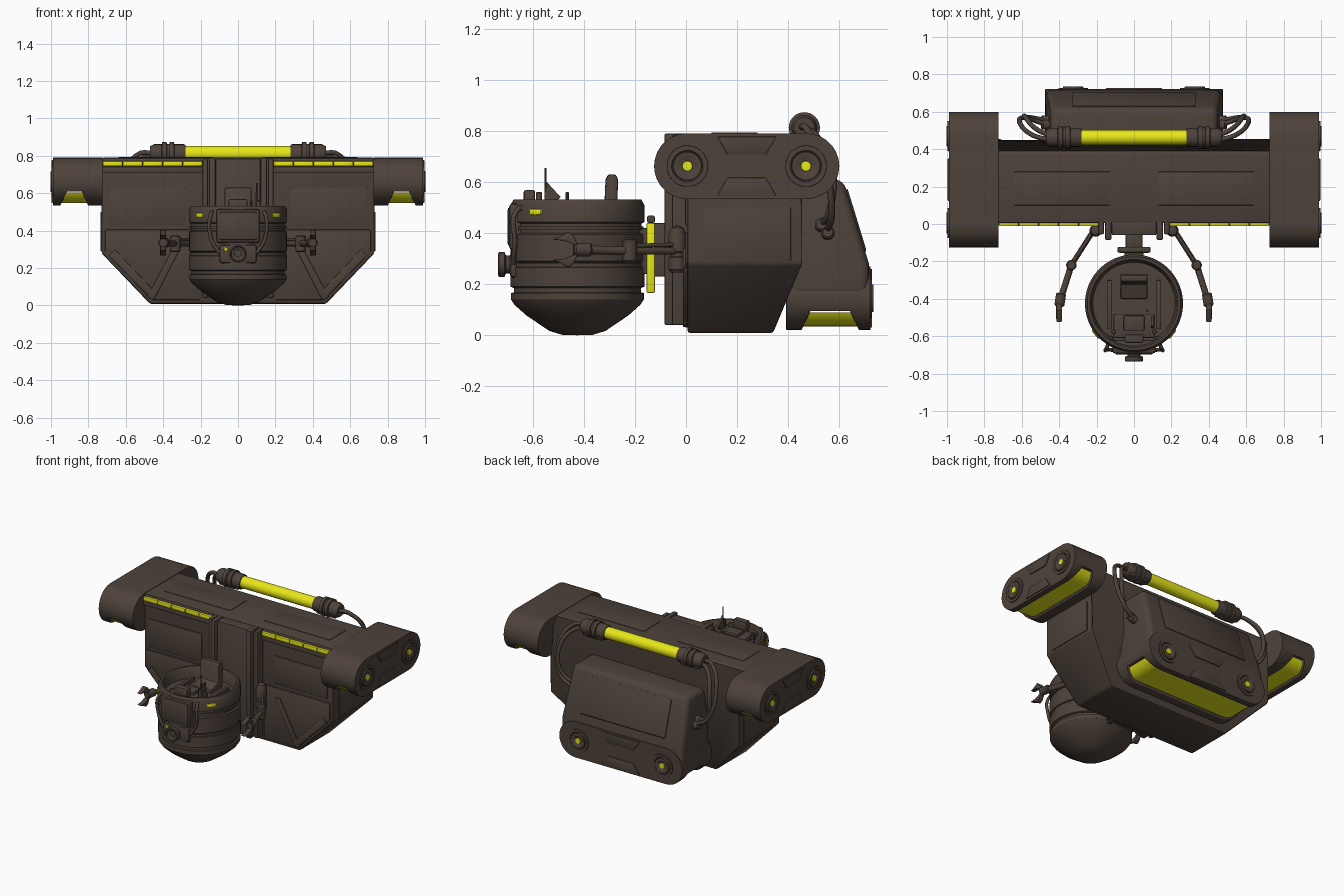
import bpy, bmesh, math
from mathutils import Vector, Matrix

if "Cube" in bpy.data.objects:
    bpy.data.objects.remove(bpy.data.objects["Cube"])

def material(name, col):
    m = bpy.data.materials.new(name)
    m.diffuse_color = (*col, 1)
    m.use_nodes = True
    m.node_tree.nodes["Principled BSDF"].inputs["Base Color"].default_value = m.diffuse_color
    return m

DARK = material("dark_brown", (0.075, 0.055, 0.043))
GLOW = material("yellow", (0.80, 0.80, 0.01))

def finish(name, bm, mat=DARK, bevel=0, seg=2):
    bmesh.ops.recalc_face_normals(bm, faces=bm.faces)
    me = bpy.data.meshes.new(name)
    bm.to_mesh(me); bm.free()
    o = bpy.data.objects.new(name, me)
    bpy.context.collection.objects.link(o)
    me.materials.append(mat)
    return polish(o, bevel, seg)

def activate(o):
    bpy.ops.object.select_all(action='DESELECT')
    o.select_set(True)
    bpy.context.view_layer.objects.active = o

def polish(o, bevel, seg=2):
    activate(o)
    if bevel:
        b = o.modifiers.new("bevel", 'BEVEL')
        b.width, b.segments, b.limit_method, b.angle_limit = bevel, seg, 'ANGLE', math.radians(30)
        bpy.ops.object.modifier_apply(modifier="bevel")
    bpy.ops.object.shade_smooth_by_angle(angle=math.radians(30))
    return o

def prism(name, pts, axis, a, b, mat=DARK, bevel=0, seg=2, move=None):
    """Extrude a 2D outline from a to b along an axis."""
    put = {'x': lambda p, t: (t, p[0], p[1]), 'y': lambda p, t: (p[0], t, p[1]),
           'z': lambda p, t: (p[0], p[1], t)}[axis]
    bm = bmesh.new()
    r0 = [bm.verts.new(put(p, a)) for p in pts]
    r1 = [bm.verts.new(put(p, b)) for p in pts]
    bm.faces.new(r0); bm.faces.new(r1)
    for i in range(len(pts)):
        j = (i + 1) % len(pts)
        bm.faces.new((r0[i], r0[j], r1[j], r1[i]))
    if move:
        for v in bm.verts: move(v)
    return finish(name, bm, mat, bevel, seg)

def box(name, x0, x1, y0, y1, z0, z1, mat=DARK, bevel=0.008):
    x0, x1 = min(x0, x1), max(x0, x1)
    return prism(name, [(x0, z0), (x1, z0), (x1, z1), (x0, z1)], 'y', y0, y1, mat, bevel)

def lathe(name, prof, loc=(0, 0, 0), direction=(0, 0, 1), mat=DARK, n=40):
    """Revolve (radius, height) points round a direction."""
    bm = bmesh.new()
    vs = [bm.verts.new((r, 0, h)) for r, h in prof]
    es = [bm.edges.new(p) for p in zip(vs, vs[1:])]
    bmesh.ops.spin(bm, geom=vs + es, cent=(0, 0, 0), axis=(0, 0, 1), angle=2 * math.pi, steps=n)
    bmesh.ops.remove_doubles(bm, verts=bm.verts, dist=1e-5)
    q = Vector((0, 0, 1)).rotation_difference(Vector(direction)).to_matrix().to_4x4()
    bm.transform(Matrix.Translation(loc) @ q)
    return finish(name, bm, mat)

def rod(name, p, q, r, mat=DARK, n=20):
    d = Vector(q) - Vector(p); L = d.length; c = min(r * .25, L * .2)
    return lathe(name, [(0, 0), (r - c, 0), (r, c), (r, L - c), (r - c, L), (0, L)], p, d, mat, n)

def cable(name, pts, r):
    cu = bpy.data.curves.new(name, 'CURVE')
    cu.dimensions, cu.bevel_depth, cu.bevel_resolution, cu.use_fill_caps = '3D', r, 3, True
    s = cu.splines.new('BEZIER'); s.bezier_points.add(len(pts) - 1)
    for b, p in zip(s.bezier_points, pts):
        b.co, b.handle_left_type, b.handle_right_type = p, 'AUTO', 'AUTO'
    o = bpy.data.objects.new(name, cu)
    bpy.context.collection.objects.link(o)
    cu.materials.append(DARK)

def stadium(L, H, n=14):
    r, h = H / 2, L / 2 - H / 2
    return [(s * h + r * math.cos(a), r * math.sin(a)) for s, off in ((1, -90), (-1, 90))
            for a in [math.radians(off + 180 * i / n) for i in range(n + 1)]]

def thruster_pod(name, loc, turn, L, H, D, g0, g1, disc):
    """Stadium pod with a lit groove underneath; its outer face looks along local +x."""
    parts = []
    pod = prism(name, stadium(L, H), 'x', -D, 0)
    zt = -H / 2 + .075
    cutter = prism(name + "_cutter", [(-g0, -H), (-g0, -H / 2), (-g0 - .035, zt), (-g1 + .035, zt),
                                      (-g1, -H / 2), (-g1, -H)], 'y', -L, L)
    m = pod.modifiers.new("groove", 'BOOLEAN'); m.object, m.solver = cutter, 'EXACT'
    activate(pod); bpy.ops.object.modifier_apply(modifier="groove")
    bpy.data.objects.remove(cutter)
    parts.append(polish(pod, .010))
    # yellow lamp follows the stadium outline, slightly recessed
    lamp = [p for p in stadium(L - .03, H - .03, 24) if p[1] < zt + .004]
    lamp.sort(key=lambda p: p[0])
    parts.append(prism(name + "_lamp", lamp, 'x', -g1 + .002, -g0 - .002, GLOW))
    for s in (-1, 1):
        c = (0, s * disc, 0); k = H / .257
        parts.append(lathe(name + "_ring", [(.082 * k, -.01), (.080 * k, .006), (.062 * k, .006), (.057 * k, .001),
                     (.055 * k, .012), (.038 * k, .012), (.022 * k, .003), (0, .003)], c, (1, 0, 0)))
        parts.append(lathe(name + "_ring_light", [(.021 * k, 0), (.019 * k, .009), (0, .010)], c, (1, 0, 0), GLOW, 24))
        w = L / .725
        parts.append(prism(name + "_plate", [(-.115 * w, s * .115), (-.075 * w, s * .045), (.075 * w, s * .045),
                     (.115 * w, s * .115)], 'x', -.01, .006, DARK, .003))
    for o in parts:
        o.matrix_world = Matrix.Translation(loc) @ Matrix.Rotation(turn, 4, 'Z')

# Main hull: hexagonal front outline, tapered lower back and chamfered top back edge
def taper(v):
    if v.co.y > .3:
        if v.co.z < .1: v.co.y = .34
        elif v.co.z > .78: v.co.y = .38
half = [(.47, .008), (.73, .28), (.73, .72), (.73, .79)]
prism("hull", half + [(-x, z) for x, z in reversed(half)], 'y', .005, .46, DARK, .012, 2, taper)

# Side pods and rear pod
thruster_pod("right_pod", (.99, .2375, .662), 0, .725, .257, .265, .04, .19, .232)
thruster_pod("left_pod", (-.99, .2375, .662), math.pi, .725, .257, .265, .04, .19, .232)
thruster_pod("rear_pod", (0, .722, .145), math.pi / 2, .95, .25, .33, .045, .27, .325)

# Rear pack with sloped back
def narrow(v):
    v.co.x *= 1 - .06 * max(0, v.co.z - .2) / .4
prism("rear_pack", [(.40, .15), (.40, .61), (.615, .61), (.716, .28), (.716, .15)], 'x', -.475, .475, DARK, .035, 4, narrow)
prism("rear_pack_panel", [(.60, .54), (.632, .575), (.707, .33), (.675, .30)], 'x', -.33, .33, DARK, .006)

# Hull panels and front light strips, mirrored
for s in (-1, 1):
    box("top_panel", s * .13, s * .64, .10, .28, .77, .794, DARK, .003)
    box("front_panel", s * .28, s * .69, -.003, .03, .43, .625, DARK, .003)
    box("front_upper_band", s * .18, s * .728, -.006, .03, .71, .742, DARK, .004)
    box("side_panel", s * .72, s * .735, .07, .41, .29, .50, DARK, .003)
    for i in range(5):
        a = .19 + i * .107
        box("front_light", s * a, s * (a + .104), -.012, .02, .745, .772, GLOW, .004)
    outer = [(s * .20, .03), (s * .455, .03), (s * .71, .285), (s * .71, .405), (s * .20, .405)]
    prism("lower_front_plate", outer, 'y', -.004, .03, DARK, .004)
    prism("brace", [(s * .45, .03), (s * .485, .045), (s * .33, .34), (s * .29, .34)], 'y', -.012, .02, DARK, .004)
    prism("edge_brace", [(s * .46, .03), (s * .69, .265), (s * .66, .30), (s * .43, .06)], 'y', -.012, .02, DARK, .004)
    # docking column rails and arm shoulders
    box("column_rail", s * .12, s * .155, -.085, .02, .04, .79)
    box("column_outer_rail", s * .16, s * .19, -.055, .02, .04, .785)
    # arm
    sx = s * .205
    lathe("shoulder", [(0, 0), (.024, 0), (.033, .012), (.033, .06), (.027, .064), (.027, .078), (.033, .082),
          (.033, .15), (.024, .175), (0, .185)], (sx, -.035, .245), n=24)
    sh, el, wr = (s * .22, -.04, .33), (s * .335, -.22, .33), (s * .395, -.41, .335)
    rod("upper_arm", sh, el, .014)
    rod("upper_arm_strut", (sh[0], sh[1], .355), (el[0], el[1], .35), .008)
    rod("elbow", (el[0], el[1], .285), (el[0], el[1], .375), .028)
    rod("forearm", el, wr, .017)
    rod("wrist", (wr[0] - s * .006, wr[1] + .04, .335), (s * .40, -.44, .335), .027)
    for t in (-1, 1):
        prism("claw_finger", [(-.42, .335 + t * .012), (-.44, .335 + t * .055), (-.46, .335 + t * .07), (-.50, .335 + t * .048),
              (-.525, .335 + t * .04), (-.475, .335 + t * .035)], 'x', s * .40 - .016, s * .40 + .016, DARK, .004)

# Docking column and clamp behind the drone
box("column_core", -.12, .12, -.06, .02, .04, .785)
box("dock_joint", -.045, .045, -.13, -.05, .23, .44)
box("dock_plate", -.088, .088, -.152, -.122, .44, .468, DARK, .006)
box("dock_light", -.082, .082, -.154, -.122, .165, .44, GLOW, .006)
box("dock_link", -.05, .05, -.20, -.14, .24, .42)

# Roof light tube with collars and cables
rod("roof_light", (-.29, .463, .812), (.29, .463, .812), .040, GLOW, 32)
for s in (-1, 1):
    lathe("light_collar", [(0, 0), (.046, 0), (.05, .01), (.05, .06), (.061, .062), (.061, .085), (.052, .087),
          (.052, .10), (.061, .102), (.061, .125), (.05, .128), (.05, .17), (.04, .19), (0, .19)],
          (s * .28, .463, .812), (s, 0, 0))
    box("collar_foot", s * .30, s * .45, .43, .50, .76, .80)
    for k in (0, 1):
        cable("cable", [(s * .45, .45 + .025 * k, .815 - .015 * k), (s * (.53 - .02 * k), .47 + .03 * k, .81 - .02 * k),
              (s * (.61 - .03 * k), .54 + .03 * k, .67), (s * (.57 - .02 * k), .57 - .01 * k, .48),
              (s * .455, .55 - .025 * k, .40 + .03 * k)], .013)
        rod("cable_socket", (s * .43, .555 - .025 * k, .395 + .03 * k), (s * .495, .555 - .025 * k, .405 + .03 * k), .026)

# Drone body: bowl with grooves and an open top
C = (0, -.425, 0)
lathe("drone_body", [(0, 0), (.06, .002), (.11, .017), (.20, .078), (.245, .118), (.26, .14), (.26, .165), (.249, .168),
      (.249, .185), (.262, .19), (.262, .265), (.25, .27), (.25, .285), (.261, .29), (.261, .395), (.251, .40), (.251, .438),
      (.262, .443), (.262, .51), (.25, .531), (.236, .531), (.228, .52), (.22, .455), (0, .455)], C, n=64)
for z in (.275, .419):
    lathe("drone_hoop", [(.25, z - .007), (.258, z - .007), (.258, z + .007), (.25, z + .007)], C, n=64)

# Drone front: hatch, bumper and camera
box("drone_hatch", -.115, .115, -.692, -.62, .335, .515, DARK, .012)
box("drone_hatch_lid", -.10, .10, -.698, -.65, .35, .50, DARK, .008)
box("camera_mount", -.10, .10, -.69, -.60, .225, .325, DARK, .015)
lathe("camera", [(0, 0), (.036, 0), (.036, .035), (.048, .04), (.048, .062), (.040, .066), (.036, .056), (.02, .05), (0, .056)],
      (0, -.67, .277), (0, -1, 0))
rod("camera_lamp", (-.065, -.68, .30), (-.065, -.698, .30), .011, GLOW)
for s in (-1, 1):
    a = math.atan2(-.16, s * .20)
    o = box("drone_light", -.012, .012, -.031, .031, -.012, .012, GLOW, .008)
    o.matrix_world = Matrix.Translation((.256 * math.cos(a), C[1] + .256 * math.sin(a), .483)) @ Matrix.Rotation(a, 4, 'Z')
    cable("drone_hose", [(s * .12, -.60, .50), (s * .145, -.66, .49), (s * .145, -.67, .36), (s * .10, -.675, .28)], .010)
    rod("drone_post", (s * .11, -.575, .45), (s * .11, -.575, .51 + .05 * (s > 0)), .012)
    box("drone_inner_rail", s * .12, s * .145, -.56, -.30, .45, .485, DARK, .005)

# Drone top fittings
prism("drone_seat_back", [(-.40, .45), (-.27, .45), (-.266, .61), (-.275, .63), (-.305, .63), (-.315, .61), (-.32, .50), (-.40, .48)],
      'x', -.072, .072, DARK, .008)
box("drone_console", -.11, .11, -.61, -.48, .45, .505)
box("drone_console_top", -.055, .055, -.57, -.49, .50, .525, DARK, .006)
box("drone_sensor", -.05, .05, -.635, -.59, .49, .568)
rod("antenna", (.10, -.55, .46), (.10, -.55, .655), .004, n=8)
prism("antenna_fin", [(-.56, .48), (-.49, .54), (-.545, .60)], 'x', .09, .105, DARK, .003)
rod("short_antenna", (.07, -.465, .46), (.07, -.465, .56), .007, n=10)
